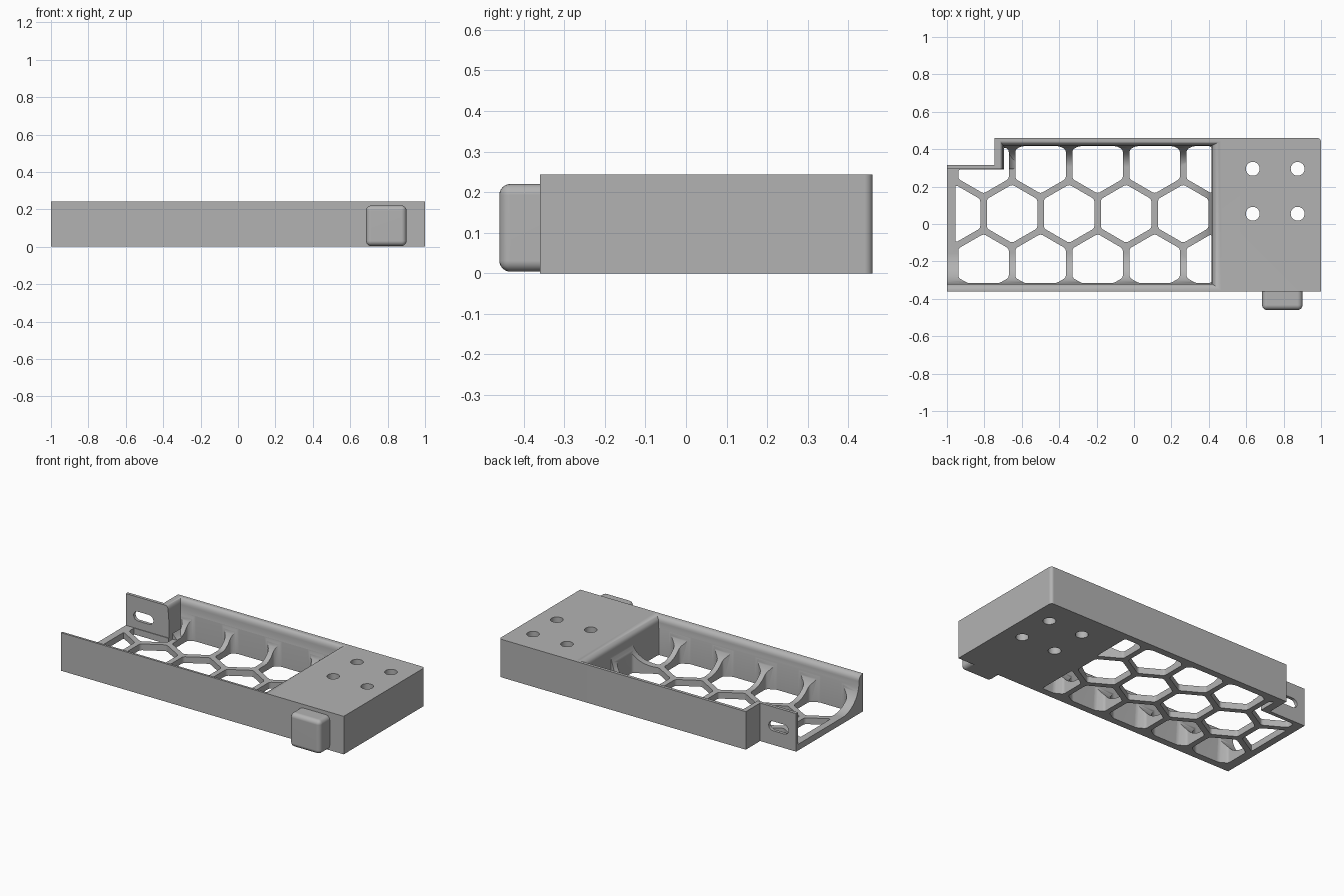
import bpy, bmesh
from math import sin, cos, pi, radians
from mathutils import Vector

cube = bpy.data.objects.get("Cube")
if cube:
    bpy.data.objects.remove(cube, do_unlink=True)

grey = bpy.data.materials.new("matte grey")
grey.use_nodes = True
grey.diffuse_color = (0.45, 0.45, 0.45, 1)
grey.node_tree.nodes["Principled BSDF"].inputs["Base Color"].default_value = (0.45, 0.45, 0.45, 1)

HEIGHT = 0.243
FRONT, BACK, END, NOTCH, TAB = -0.32, 0.42, 0.418, -0.70, 0.295


def finish(bm, name):
    bmesh.ops.recalc_face_normals(bm, faces=bm.faces)
    mesh = bpy.data.meshes.new(name)
    bm.to_mesh(mesh)
    bm.free()
    obj = bpy.data.objects.new(name, mesh)
    bpy.context.collection.objects.link(obj)
    mesh.materials.append(grey)
    return obj


def add_prism(bm, points, direction):
    face = bm.faces.new([bm.verts.new(p) for p in points])
    extrude(bm, face, direction)


def extrude(bm, face, direction):
    made = bmesh.ops.extrude_face_region(bm, geom=[face], use_keep_orig=True)["geom"]
    verts = [g for g in made if isinstance(g, bmesh.types.BMVert)]
    bmesh.ops.translate(bm, vec=direction, verts=verts)


def arc(cx, cy, r, start, stop, n):
    angles = [radians(start + (stop - start) * i / n) for i in range(n + 1)]
    return [(cx + r * cos(a), cy + r * sin(a)) for a in angles]


def cut(target, cutter):
    cutter.hide_render = True
    mod = target.modifiers.new("cut", "BOOLEAN")
    mod.operation = "DIFFERENCE"
    mod.solver = "EXACT"
    mod.object = cutter
    select(target)
    bpy.ops.object.modifier_apply(modifier=mod.name)
    bpy.data.objects.remove(cutter, do_unlink=True)


def select(obj):
    bpy.ops.object.select_all(action="DESELECT")
    obj.select_set(True)
    bpy.context.view_layer.objects.active = obj


def smooth(obj):
    select(obj)
    bpy.ops.object.shade_smooth_by_angle(angle=radians(30))
    obj.modifiers.new("even shading", "WEIGHTED_NORMAL").keep_sharp = True


# Solid body with a stepped back corner and one rounded corner
outline = [(-1, -0.36), (1, -0.36)] + arc(0.98, 0.44, 0.02, 0, 90, 5)
outline += [(-0.745, 0.46), (-0.745, 0.315), (-1, 0.315)]
bm = bmesh.new()
add_prism(bm, [(x, y, 0) for x, y in outline], (0, 0, HEIGHT))
tray = finish(bm, "tray_body")

# Cavity: stacked outlines make a coved floor and a rounded rim
cove, rim, floor = 0.165, 0.035, 0.04
levels = [(cove - x, floor + cove - z) for x, z in arc(0, 0, cove, 90, 0, 12)]
levels = [(cove * (1 - sin(a)), floor + cove * (1 - cos(a)))
          for a in [pi / 2 * i / 12 for i in range(13)]]
levels += [(x, z) for x, z in arc(-rim, HEIGHT - rim, rim, 0, 90, 6)]
levels.append((-rim, HEIGHT + 0.1))
bm = bmesh.new()
rings = []
for f, z in levels:
    end = END - f * (1.4 if f < 0 else 1)
    ring = [(-1.1, FRONT + f), (end, FRONT + f), (end, BACK - 0.7 * f),
            (NOTCH + 0.5 * f, BACK - 0.7 * f), (NOTCH + 0.5 * f, TAB), (-1.1, TAB)]
    rings.append([bm.verts.new((x, y, z)) for x, y in ring])
for low, high in zip(rings, rings[1:]):
    for i in range(6):
        j = (i + 1) % 6
        bm.faces.new((low[i], low[j], high[j], high[i]))
bm.faces.new(rings[0])
bm.faces.new(rings[-1])
cut(tray, finish(bm, "cavity_cutter"))


# Honeycomb openings, each trimmed to the inside of the tray
def add_hexagon(bm, cx, cy, x0, x1, y0, y1):
    one = bmesh.new()
    one.faces.new([one.verts.new((x, y, -0.1)) for x, y in arc(cx, cy, 0.156, 30, 330, 5)])
    for co, no in (((x0, 0, 0), (-1, 0, 0)), ((x1, 0, 0), (1, 0, 0)),
                   ((0, y0, 0), (0, -1, 0)), ((0, y1, 0), (0, 1, 0))):
        bmesh.ops.bisect_plane(one, geom=one.verts[:] + one.edges[:] + one.faces[:],
                               plane_co=co, plane_no=no, clear_outer=True)
    bmesh.ops.bevel(one, geom=one.verts[:], offset=0.012, segments=2, profile=0.5,
                    affect="VERTICES", clamp_overlap=True)
    for face in one.faces:
        add_prism(bm, [v.co.copy() for v in face.verts], (0, 0, 0.33))
    one.free()


pitch, y_mid = 0.305, 0.055
row = pitch * cos(pi / 6)
left, right, front, back = -0.955, 0.415, FRONT + 0.004, BACK - 0.004
bm = bmesh.new()
for k in range(5):
    add_hexagon(bm, -0.957 + k * pitch, y_mid, left, right, front, back)
    add_hexagon(bm, -0.8045 + k * pitch, y_mid - row, left, right, front, back)
    add_hexagon(bm, -0.8045 + k * pitch, y_mid + row, left, right, front,
                back if k else TAB - 0.004)
cut(tray, finish(bm, "honeycomb_cutter"))
bm = bmesh.new()
add_hexagon(bm, -0.8045, y_mid + row, NOTCH + 0.004, right, front, back)
cut(tray, finish(bm, "corner_opening_cutter"))

# Four screw holes through the solid block
bm = bmesh.new()
for x in (0.635, 0.875):
    for y in (0.055, 0.295):
        circle = arc(x, y, 0.037, 0, 360, 32)[:-1]
        add_prism(bm, [(px, py, -0.1) for px, py in circle], (0, 0, 0.5))
cut(tray, finish(bm, "screw_hole_cutter"))

# Slot in the mounting tab
slot = arc(-0.835, 0.12, 0.03, -90, 90, 10) + arc(-0.915, 0.12, 0.03, 90, 270, 10)
bm = bmesh.new()
add_prism(bm, [(x, 0.25, z) for x, z in slot], (0, 0.12, 0))
cut(tray, finish(bm, "slot_cutter"))
smooth(tray)

# Rounded knob on the front
bm = bmesh.new()
bmesh.ops.create_cube(bm, size=1)
for v in bm.verts:
    v.co = Vector((0.793, -0.40, 0.112)) + v.co * Vector((0.216, 0.12, 0.216))
edges = [e for e in bm.edges if min(v.co.y for v in e.verts) < -0.4]
bmesh.ops.bevel(bm, geom=edges, offset=0.027, segments=6, profile=0.5, affect="EDGES")
smooth(finish(bm, "front_knob"))
